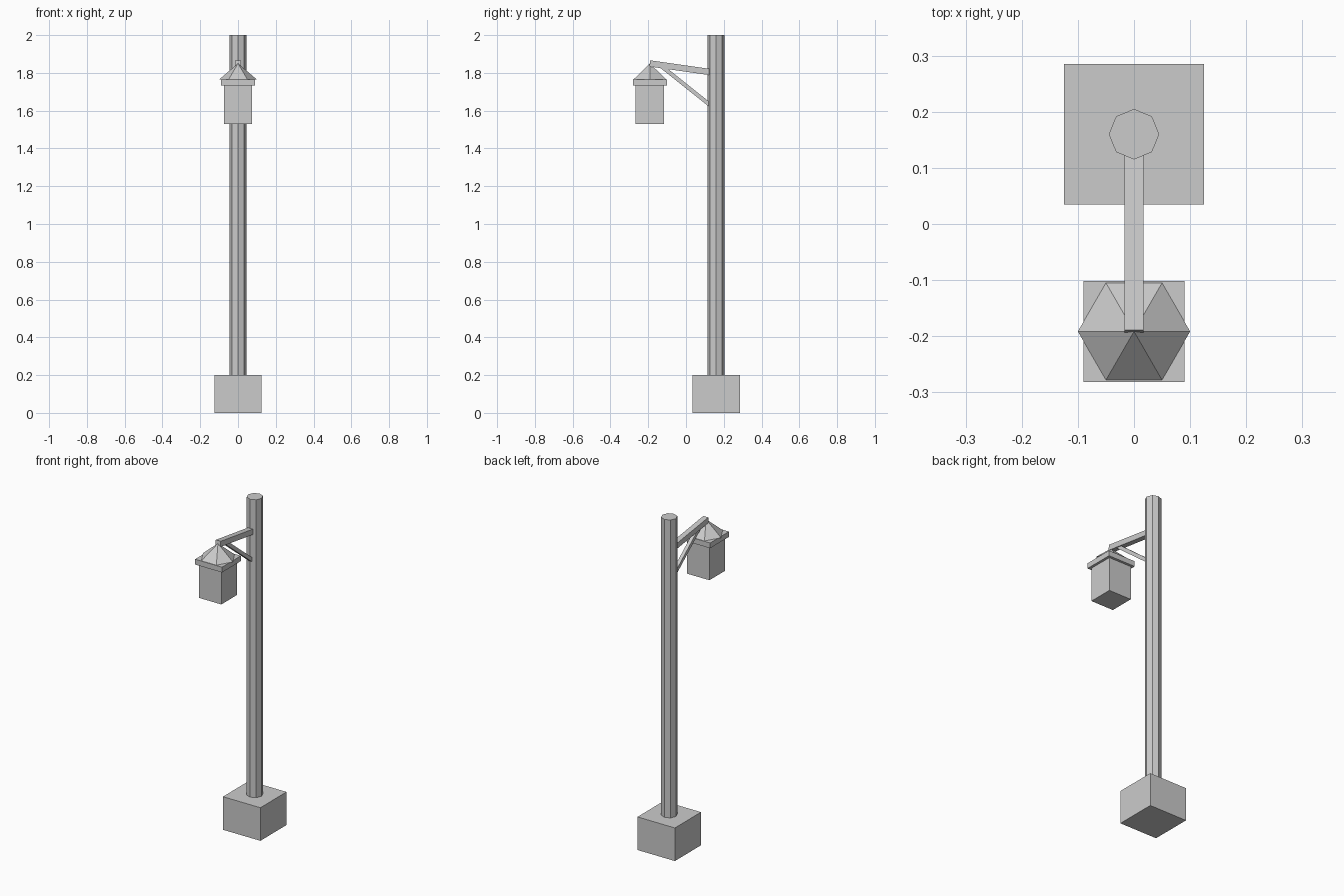
import bpy, math
from mathutils import Vector

if "Cube" in bpy.data.objects:
    bpy.data.objects.remove(bpy.data.objects["Cube"])

POST_Y = 0.16
LAMP_Y = -0.1915


def box(name, y, z0, z1, width):
    """Upright square block between two heights."""
    bpy.ops.mesh.primitive_cube_add(size=1, location=(0, y, (z0 + z1) / 2))
    ob = bpy.context.object
    ob.name = name
    ob.scale = (width, width, z1 - z0)
    bpy.ops.object.transform_apply(location=False, rotation=False, scale=True)
    return ob


def beam(name, start, end, thick):
    """Square bar between two (y, z) points in the x = 0 plane."""
    a, b = Vector((0, *start)), Vector((0, *end))
    d = b - a
    bpy.ops.mesh.primitive_cube_add(size=1, location=(a + b) / 2)
    ob = bpy.context.object
    ob.name = name
    ob.scale = (thick, d.length, thick)
    ob.rotation_euler = (math.atan2(d.z, d.y), 0, 0)
    bpy.ops.object.transform_apply(location=False, rotation=True, scale=True)
    return ob


# Foundation block and eight-sided post
box("base_block", POST_Y, 0, 0.2, 0.25)
bpy.ops.mesh.primitive_cylinder_add(vertices=8, radius=0.045, depth=1.8,
                                    location=(0, POST_Y, 1.1))
bpy.context.object.name = "post"

# Arm and diagonal brace, both running into the post
beam("arm", (LAMP_Y, 1.85), (POST_Y, 1.80), 0.033)
beam("brace", (-0.13, 1.835), (POST_Y, 1.604), 0.021)

# Lantern: body, square rim and six-sided roof
box("lantern_body", LAMP_Y, 1.53, 1.733, 0.15)
box("lantern_rim", LAMP_Y, 1.733, 1.765, 0.18)
bpy.ops.mesh.primitive_cone_add(vertices=6, radius1=0.1, radius2=0, depth=0.085,
                                location=(0, LAMP_Y, 1.8075),
                                rotation=(0, 0, math.radians(30)))
bpy.context.object.name = "lantern_roof"
